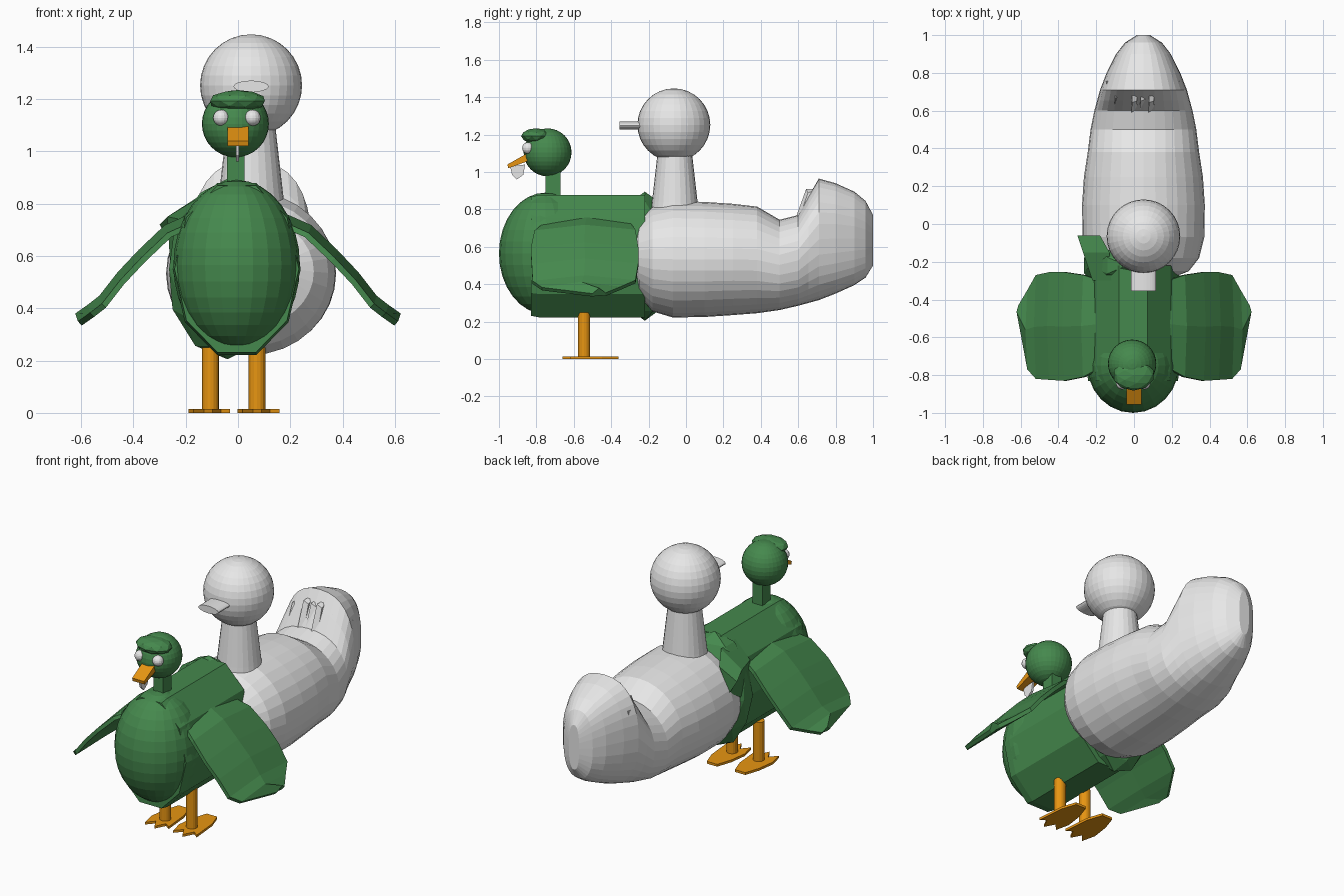
import bpy, bmesh, math
from mathutils import Vector, Matrix

if "Cube" in bpy.data.objects:
    bpy.data.objects.remove(bpy.data.objects["Cube"])


def material(name, rgb):
    m = bpy.data.materials.new(name)
    m.diffuse_color = (*rgb, 1)
    m.use_nodes = True
    m.node_tree.nodes["Principled BSDF"].inputs["Base Color"].default_value = m.diffuse_color
    return m


GREEN = material("feather green", (0.06, 0.25, 0.075))
WHITE = material("soft white", (0.8, 0.8, 0.8))
ORANGE = material("beak orange", (0.8, 0.3, 0.006))


def finish(name, bm, mat):
    bmesh.ops.recalc_face_normals(bm, faces=bm.faces[:])
    me = bpy.data.meshes.new(name)
    bm.to_mesh(me)
    bm.free()
    ob = bpy.data.objects.new(name, me)
    me.materials.append(mat)
    bpy.context.collection.objects.link(ob)
    return ob


def ball(name, loc, radii, mat, seg=32, rings=16):
    bm = bmesh.new()
    bmesh.ops.create_uvsphere(bm, u_segments=seg, v_segments=rings, radius=1)
    bmesh.ops.transform(bm, matrix=Matrix.LocRotScale(Vector(loc), None, Vector(radii)), verts=bm.verts)
    return finish(name, bm, mat)


def lump(name, loc, radii, mat):
    bm = bmesh.new()
    bmesh.ops.create_icosphere(bm, subdivisions=2, radius=1)
    bmesh.ops.transform(bm, matrix=Matrix.LocRotScale(Vector(loc), None, Vector(radii)), verts=bm.verts)
    return finish(name, bm, mat)


def loft(name, rings, mat):
    """Skin a list of equal closed rings and cap both ends."""
    bm = bmesh.new()
    vs = [[bm.verts.new(p) for p in r] for r in rings]
    n = len(vs[0])
    for a, b in zip(vs, vs[1:]):
        for i in range(n):
            bm.faces.new((a[i], a[(i + 1) % n], b[(i + 1) % n], b[i]))
    bm.faces.new(vs[0])
    bm.faces.new(vs[-1])
    return finish(name, bm, mat)


def ring_z(x, y, z, r, n=24):
    return [(x + r * math.cos(math.tau * i / n), y + r * math.sin(math.tau * i / n), z) for i in range(n)]


def ring_y(x, y, z, rx, rz, n, p=1.0):
    pts = []
    for i in range(n):
        c, s = math.cos(math.tau * i / n), math.sin(math.tau * i / n)
        pts.append((x + rx * math.copysign(abs(c) ** p, c), y, z + rz * math.copysign(abs(s) ** p, s)))
    return pts


def box(name, lo, hi, mat):
    x0, y0, z0 = lo
    x1, y1, z1 = hi
    return loft(name, [[(x0, y0, z), (x1, y0, z), (x1, y1, z), (x0, y1, z)] for z in (z0, z1)], mat)


# ---- green duck: body, rounded breast, rear lump ----
loft("duck_body", [ring_y(-0.005, y, 0.55, 0.245 * k, 0.345 * k, 10)
                   for y, k in ((-0.83, 0.97), (-0.78, 1.0), (-0.22, 1.0))], GREEN)
ball("duck_breast", (-0.005, -0.75, 0.565), (0.242, 0.25, 0.325), GREEN, 24, 16)
lump("duck_rump", (-0.04, -0.22, 0.55), (0.235, 0.14, 0.345), GREEN)
# rear flap poking out beside the larger bird
loft("duck_tail_flap", [
    [(-0.12, -0.3, 0.84), (-0.22, -0.3, 0.74), (-0.2, -0.3, 0.6)],
    [(-0.13, -0.15, 0.84), (-0.27, -0.15, 0.75), (-0.26, -0.15, 0.58)],
    [(-0.18, -0.06, 0.78), (-0.3, -0.06, 0.72), (-0.25, -0.06, 0.64)]], GREEN)

# ---- green duck: neck, head, crest ----
box("duck_neck", (-0.042, -0.75, 0.85), (0.024, -0.67, 1.06), GREEN)
ball("duck_head", (-0.01, -0.74, 1.105), (0.128, 0.128, 0.128), GREEN)
lump("duck_crest", (-0.002, -0.80, 1.192), (0.11, 0.082, 0.042), GREEN)

# ---- eyes, beak, dangling crumb ----
for side, x in (("left", -0.064), ("right", 0.056)):
    ball("eye_" + side, (x, -0.845, 1.128), (0.031, 0.031, 0.031), WHITE, 16, 10)
loft("duck_beak", [
    [(-0.04, -0.84, 1.06), (0.04, -0.84, 1.06), (0.04, -0.84, 1.105), (-0.04, -0.84, 1.105)],
    [(-0.04, -0.95, 1.02), (0.04, -0.95, 1.02), (0.04, -0.955, 1.04), (-0.04, -0.955, 1.04)]], ORANGE)
loft("beak_crumb", [[(x, -0.94, 1.03), (x, -0.93, 0.985), (x, -0.905, 0.96), (x, -0.87, 0.985),
                     (x, -0.86, 1.04)] for x in (-0.008, 0.004)], WHITE)

# ---- wings: drooping scalloped sheets, (x, z, front y, back y) ----
WING = [(0.18, 0.74, -0.76, -0.30), (0.27, 0.70, -0.81, -0.27), (0.37, 0.605, -0.83, -0.255),
        (0.45, 0.52, -0.825, -0.255), (0.52, 0.43, -0.82, -0.27), (0.565, 0.395, -0.77, -0.35),
        (0.612, 0.362, -0.50, -0.43)]
for side, s in (("left", -1), ("right", 1)):
    rings = []
    for x, z, y0, y1 in WING:
        ym = (y0 + y1) / 2
        rings.append([(s * x, y0, z - 0.012), (s * (x + 0.01), ym, z + 0.018), (s * x, y1, z - 0.008),
                      (s * (x - 0.015), y1, z - 0.025), (s * (x - 0.015), ym, z - 0.022),
                      (s * (x - 0.015), y0, z - 0.028)])
    loft("duck_wing_" + side, rings, GREEN)

# ---- legs and webbed feet ----
FOOT = [(-0.035, -0.36), (0.035, -0.36), (0.065, -0.45), (0.08, -0.62), (0.045, -0.595),
        (0.012, -0.66), (-0.02, -0.60), (-0.06, -0.645), (-0.08, -0.56), (-0.065, -0.45)]
for side, x in (("left", -0.105), ("right", 0.073)):
    loft("leg_" + side, [ring_z(x, -0.545, z, 0.032, 16) for z in (0.005, 0.25)], ORANGE)
    fx = x + 0.005 if x > 0 else x - 0.005
    loft("foot_" + side, [[(fx + px, py, z) for px, py in FOOT] for z in (0.0, 0.014)], ORANGE)

# ---- white bird: long body sweeping up into the tail ----
CX = 0.05
# (y, bottom, top, half width, roundness)
SWAN = [(-0.285, 0.46, 0.64, 0.15, 1), (-0.25, 0.33, 0.75, 0.24, 1), (-0.18, 0.255, 0.815, 0.295, 1),
        (-0.07, 0.222, 0.845, 0.322, 1), (0.1, 0.225, 0.84, 0.325, 1), (0.25, 0.235, 0.83, 0.315, 1),
        (0.38, 0.245, 0.815, 0.295, 0.97), (0.50, 0.262, 0.745, 0.28, 0.92), (0.60, 0.285, 0.77, 0.26, 0.88),
        (0.655, 0.30, 0.87, 0.245, 0.86), (0.71, 0.315, 0.965, 0.23, 0.84), (0.80, 0.35, 0.94, 0.195, 0.82),
        (0.90, 0.395, 0.895, 0.145, 0.82), (0.96, 0.435, 0.845, 0.098, 0.82), (1.0, 0.50, 0.77, 0.035, 0.85)]
loft("swan_body", [ring_y(CX, y, (b + t) / 2, w, (t - b) / 2, 32, p) for y, b, t, w, p in SWAN], WHITE)

# ragged upright feathers on the front of the tail
for i in range(-4, 5):
    x, d = CX + i * 0.045, abs(i)
    y, top = 0.60 + 0.012 * d - 0.02 * (i % 2), 0.90 - 0.022 * d + 0.03 * (i % 2)
    loft("tail_feather_%d" % (i + 5), [
        [(x - 0.02, y - 0.04, 0.66), (x + 0.018, y - 0.02, 0.66), (x + 0.018, y + 0.1, 0.66), (x - 0.02, y + 0.1, 0.66)],
        [(x - 0.016, y + 0.05, top), (x + 0.01, y + 0.06, top - 0.02), (x + 0.01, y + 0.11, top), (x - 0.016, y + 0.11, top)]],
        WHITE)

# ---- white bird: neck, head, bill ----
loft("swan_neck", [ring_z(CX, -0.06, z, r) for z, r in ((0.78, 0.13), (0.84, 0.122), (1.12, 0.09))], WHITE)
ball("swan_head", (CX, -0.065, 1.252), (0.195, 0.195, 0.195), WHITE)
loft("swan_bill", [ring_y(CX, y, 1.248, 0.067, 0.022, 24) for y in (-0.355, -0.2)], WHITE)
